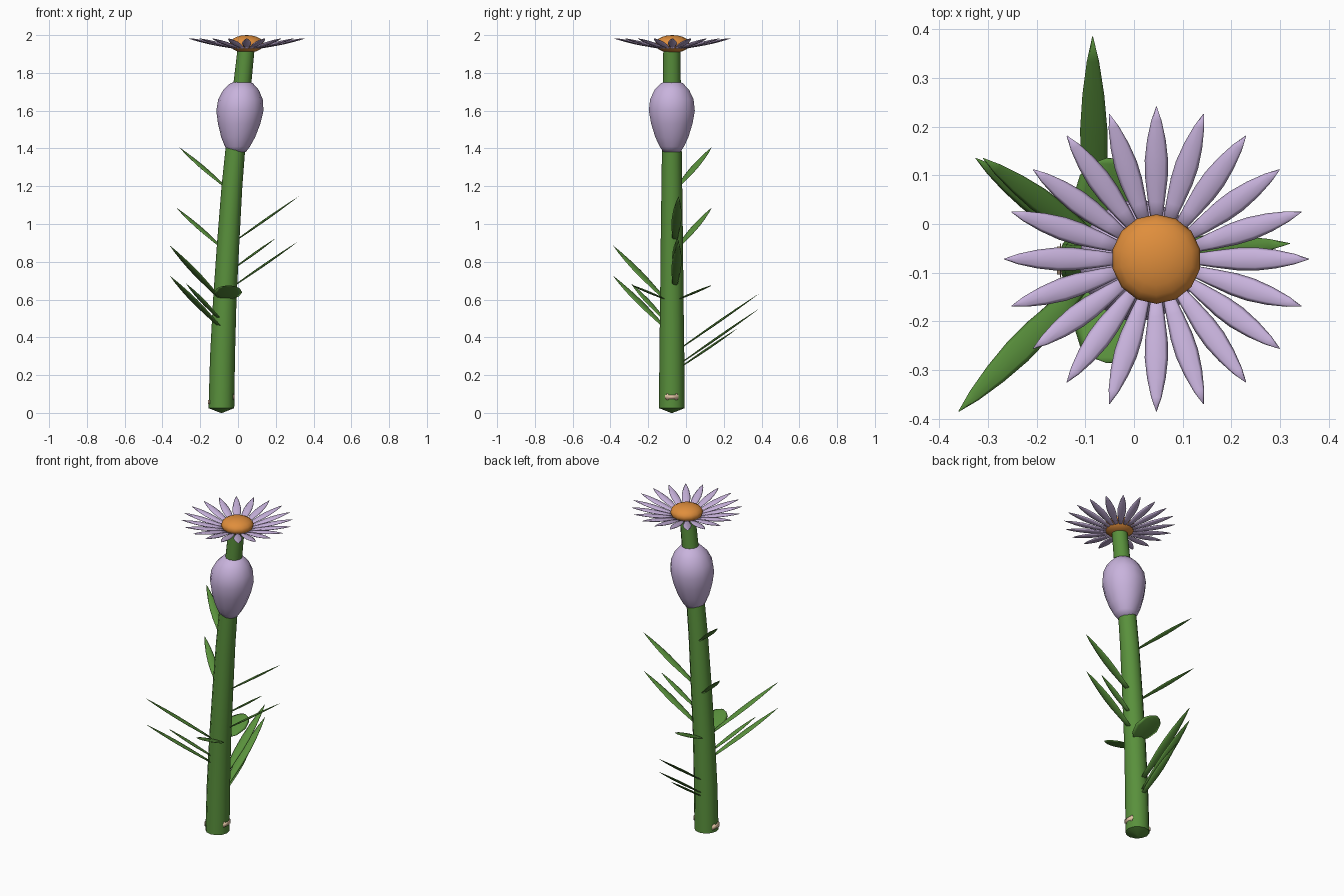
import bpy, bmesh, math
from mathutils import Vector

cube = bpy.data.objects.get("Cube")
if cube:
    bpy.data.objects.remove(cube, do_unlink=True)


def material(name, rgb):
    m = bpy.data.materials.new(name)
    m.use_nodes = True
    m.diffuse_color = (*rgb, 1)
    m.node_tree.nodes["Principled BSDF"].inputs["Base Color"].default_value = (*rgb, 1)
    return m


GREEN = material("stem green", (0.1, 0.28, 0.045))
LILAC = material("petal lilac", (0.58, 0.45, 0.72))
ORANGE = material("disc orange", (0.74, 0.27, 0.045))
TAN = material("cut tan", (0.75, 0.55, 0.37))


def finish(name, bm, mat):
    bmesh.ops.recalc_face_normals(bm, faces=bm.faces)
    mesh = bpy.data.meshes.new(name)
    bm.to_mesh(mesh)
    bm.free()
    mesh.materials.append(mat)
    mesh.polygons.foreach_set("use_smooth", [True] * len(mesh.polygons))
    ob = bpy.data.objects.new(name, mesh)
    bpy.context.collection.objects.link(ob)
    return ob


def loft(bm, rings, u, v, sides):
    """Skin elliptical rings given as (centre, radius along u, radius along v)."""
    loops = []
    for c, a, b in rings:
        loop = []
        for i in range(sides):
            t = math.tau * i / sides
            loop.append(bm.verts.new(c + u * (a * math.cos(t)) + v * (b * math.sin(t))))
        loops.append(loop)
    for lo, hi in zip(loops, loops[1:]):
        for i in range(sides):
            j = (i + 1) % sides
            bm.faces.new((lo[i], lo[j], hi[j], hi[i]))
    bm.faces.new(loops[0])
    bm.faces.new(loops[-1])


BLADE = [(0, 0.42), (0.2, 0.72), (0.4, 0.97), (0.55, 1), (0.72, 0.8), (0.88, 0.45), (1, 0.03)]
OVAL = [(0, 0.1), (0.06, 0.42), (0.2, 0.76), (0.5, 1), (0.8, 0.8), (0.94, 0.46), (1, 0.1)]


def blade(bm, base, tip, width, thick, profile=BLADE):
    base, tip = Vector(base), Vector(tip)
    d = (tip - base).normalized()
    side = d.cross(Vector((0, 0, 1))).normalized()
    rings = [(base.lerp(tip, t), w * width / 2, w * thick / 2) for t, w in profile]
    loft(bm, rings, side, side.cross(d), 8)


X, Y = Vector((1, 0, 0)), Vector((0, 1, 0))
CY = -0.075

# Stem: gently leaning taper with a shallow pointed foot
stem = [(-0.088, 0, 0.004), (-0.088, 0.025, 0.068), (-0.082, 0.3, 0.066), (-0.07, 0.6, 0.062),
        (-0.052, 0.9, 0.059), (-0.032, 1.2, 0.055), (-0.012, 1.42, 0.052),
        (0.01, 1.62, 0.049), (0.044, 1.94, 0.045)]
bm = bmesh.new()
loft(bm, [(Vector((x, CY, z)), r, r) for x, z, r in stem], X, Y, 12)
finish("stem", bm, GREEN)
bpy.context.view_layer.objects.active = bpy.data.objects["stem"]
bpy.data.objects["stem"].select_set(True)
bpy.ops.object.shade_smooth_by_angle(angle=math.radians(40))

# Bud around the upper stem
bud = [(-0.005, 1.38, 0.046), (-0.003, 1.41, 0.066), (0.001, 1.46, 0.09), (0.006, 1.53, 0.112),
       (0.01, 1.6, 0.125), (0.013, 1.66, 0.118), (0.016, 1.71, 0.094), (0.019, 1.745, 0.06),
       (0.02, 1.755, 0.03)]
bm = bmesh.new()
loft(bm, [(Vector((x, CY, z)), r, r) for x, z, r in bud], X, Y, 14)
finish("bud", bm, LILAC)

# Flower disc
head = Vector((0.046, -0.072, 1.953))
bm = bmesh.new()
bmesh.ops.create_uvsphere(bm, u_segments=14, v_segments=10, radius=1)
bmesh.ops.scale(bm, vec=(0.092, 0.092, 0.047), verts=bm.verts)
bmesh.ops.translate(bm, vec=head, verts=bm.verts)
finish("flower_disc", bm, ORANGE)

# Ring of rising petals
bm = bmesh.new()
for i in range(20):
    a = math.tau * i / 20
    out = Vector((math.cos(a), math.sin(a), 0))
    blade(bm, head + out * 0.07 + Vector((0, 0, -0.022)),
          head + out * 0.313 + Vector((0, 0, 0.03)), 0.048, 0.014)
finish("petals", bm, LILAC)

# Narrow leaves: base, tip, width
leaves = {
    "back_left_leaf": [((-0.06, -0.05, 1.19), (-0.31, 0.135, 1.405), 0.05),
                       ((-0.08, -0.05, 0.87), (-0.325, 0.135, 1.085), 0.05)],
    "front_left_leaf": [((-0.09, -0.11, 0.6), (-0.36, -0.385, 0.885), 0.058),
                        ((-0.09, -0.11, 0.45), (-0.36, -0.385, 0.725), 0.058),
                        ((-0.09, -0.11, 0.49), (-0.275, -0.29, 0.685), 0.045)],
    "right_leaf": [((-0.03, -0.06, 0.9), (0.32, -0.04, 1.145), 0.052),
                   ((-0.03, -0.06, 0.76), (0.2, -0.045, 0.925), 0.04),
                   ((-0.04, -0.06, 0.66), (0.315, -0.04, 0.905), 0.052)],
    "back_leaf": [((-0.08, -0.04, 0.335), (-0.085, 0.385, 0.63), 0.056),
                  ((-0.08, -0.04, 0.255), (-0.085, 0.385, 0.55), 0.056),
                  ((-0.08, -0.04, 0.235), (-0.085, 0.27, 0.445), 0.045)],
}
for name, group in leaves.items():
    for base, tip, width in group:
        bm = bmesh.new()
        blade(bm, base, tip, width, 0.012)
        finish(name, bm, GREEN)

# Pair of broad oval leaves
for name, s in (("oval_leaf_front", -1), ("oval_leaf_back", 1)):
    bm = bmesh.new()
    blade(bm, (-0.055, CY + 0.03 * s, 0.6), (-0.05, CY + 0.21 * s, 0.675), 0.15, 0.012, OVAL)
    finish(name, bm, GREEN)

# Pale nubs low on both sides of the stem
for name, x, z in (("nub_left", -0.025, 0.085), ("nub_right", -0.151, 0.058)):
    bm = bmesh.new()
    bmesh.ops.create_cube(bm, size=1)
    bmesh.ops.scale(bm, vec=(0.014, 0.07, 0.034), verts=bm.verts)
    bmesh.ops.bevel(bm, geom=bm.edges[:], offset=0.006, segments=2, affect='EDGES')
    bmesh.ops.translate(bm, vec=(x, CY, z), verts=bm.verts)
    finish(name, bm, TAN)
